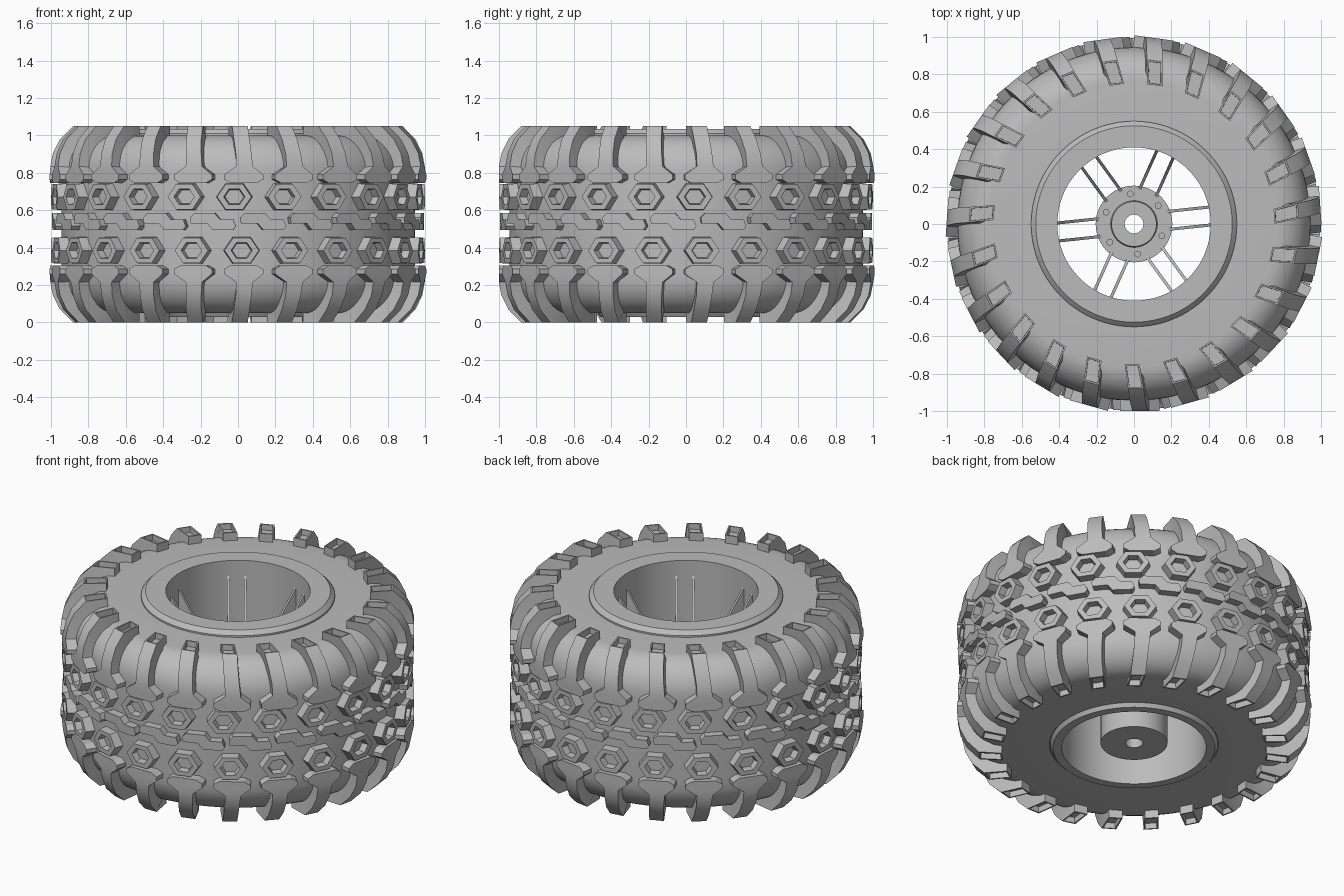
import bpy, bmesh, math
from mathutils import Matrix, Vector

if "Cube" in bpy.data.objects:
    bpy.data.objects.remove(bpy.data.objects["Cube"])

MID, COUNT = 0.525, 23
STEP = math.tau / COUNT
FRONT = -math.pi / 2

grey = bpy.data.materials.new("plain grey")
grey.use_nodes = True
grey.diffuse_color = (0.5, 0.5, 0.5, 1)
grey.node_tree.nodes["Principled BSDF"].inputs["Base Color"].default_value = (0.5, 0.5, 0.5, 1)


def finish(name, bm, angle=30):
    bmesh.ops.recalc_face_normals(bm, faces=bm.faces)
    mesh = bpy.data.meshes.new(name)
    bm.to_mesh(mesh)
    bm.free()
    mesh.materials.append(grey)
    obj = bpy.data.objects.new(name, mesh)
    bpy.context.collection.objects.link(obj)
    bpy.ops.object.select_all(action="DESELECT")
    obj.select_set(True)
    bpy.context.view_layer.objects.active = obj
    bpy.ops.object.shade_smooth_by_angle(angle=math.radians(angle))
    return obj


def loft(bm, rings, closed=False):
    """Skin between equal rings; either cap the ends or join them."""
    rows = [[bm.verts.new(p) for p in ring] for ring in rings]
    n = len(rows[0])
    pairs = list(zip(rows, rows[1:] + rows[:1])) if closed else list(zip(rows, rows[1:]))
    faces = [bm.faces.new((a[i], a[(i + 1) % n], b[(i + 1) % n], b[i]))
             for a, b in pairs for i in range(n)]
    if not closed:
        bm.faces.new(rows[0])
        bm.faces.new(rows[-1])
    return faces


def revolve(name, profile, segments=92):
    """Closed (radius, height) profile turned around the axle."""
    bm = bmesh.new()
    rings = [[(r * math.cos(math.tau * i / segments), r * math.sin(math.tau * i / segments), z)
              for i in range(segments)] for r, z in profile]
    loft(bm, rings, closed=True)
    return finish(name, bm)


def place(angle, r, u, z):
    """Point at a radius and height, shifted sideways by u."""
    c, s = math.cos(angle), math.sin(angle)
    return Vector((r * c - u * s, r * s + u * c, z))


# Tyre body: flat sidewalls, rounded shoulders, flat tread
upper = [(0.945, 0.78)]
for i in range(1, 11):
    t = math.pi / 2 * i / 10
    upper.append((0.765 + 0.18 * math.cos(t), 0.80 + 0.20 * math.sin(t)))
upper.append((0.48, 1.0))
lower = [(r, 2 * MID - z) for r, z in reversed(upper)]
revolve("tyre_body", lower + upper)

# Wheel barrel with a raised bevelled lip on each side
revolve("wheel_rim", [(0.41, 0.03), (0.46, 0.03), (0.475, 0.055), (0.5, 0.06),
                      (0.5, 0.98), (0.55, 0.99), (0.55, 1.01), (0.525, 1.035),
                      (0.41, 1.035)])


# Shoulder lugs: flared foot on the tread, stem curling over the sidewall
STATIONS = [  # outer r, outer z, inner r, inner z, sideways, half width
    (1.0, 0.745, 0.92, 0.745, 0.03, 0.07),
    (1.0, 0.765, 0.92, 0.765, 0.03, 0.105),
    (1.0, 0.79, 0.92, 0.79, 0.03, 0.105),
    (1.0, 0.835, 0.92, 0.83, 0.035, 0.045),
    (0.987, 0.905, 0.88, 0.85, 0.03, 0.042),
    (0.95, 0.98, 0.83, 0.90, 0.02, 0.042),
    (0.88, 1.05, 0.78, 0.95, 0.01, 0.042),
    (0.75, 1.05, 0.75, 0.97, -0.01, 0.04),
]


def shoulder_lugs(name, side):
    bm = bmesh.new()
    tops = []
    for k in range(COUNT):
        a = FRONT + k * STEP
        rings = []
        for ro, zo, ri, zi, u, w in STATIONS:
            h, g = MID + side * (zo - MID), MID + side * (zi - MID)
            rings.append([place(a, ro, u - w, h), place(a, ro, u + w, h),
                          place(a, ri, u + w, g), place(a, ri, u - w, g)])
        tops.append(loft(bm, rings)[-4])
    # shallow pocket in the flat end of each lug
    bmesh.ops.recalc_face_normals(bm, faces=bm.faces)
    bmesh.ops.inset_individual(bm, faces=tops, thickness=0.012)
    bmesh.ops.inset_individual(bm, faces=tops, thickness=0.001, depth=-0.035)
    finish(name, bm, 25)


shoulder_lugs("upper_shoulder_lugs", 1)
shoulder_lugs("lower_shoulder_lugs", -1)


# Hexagonal tread blocks with a hexagonal pocket
def hex_blocks(name, z, shift):
    bm = bmesh.new()
    for k in range(COUNT):
        a = FRONT + k * STEP + shift

        def ring(r, size):
            return [place(a, r, 0.092 * size * math.cos(i * math.pi / 3),
                          z + 0.078 * size * math.sin(i * math.pi / 3)) for i in range(6)]
        loft(bm, [ring(0.91, 1.08), ring(0.997, 1.0), ring(0.997, 0.62), ring(0.955, 0.55)])
    finish(name, bm, 20)


hex_blocks("upper_hex_blocks", 0.672, -0.02)
hex_blocks("lower_hex_blocks", 0.385, 0.02)

# Stepped blocks along the tread centre
bm = bmesh.new()
STEP_OUTLINE = [(-0.12, 0.53), (-0.03, 0.53), (0.0, 0.495), (0.11, 0.495), (0.125, 0.515),
                (0.11, 0.55), (0.04, 0.55), (0.01, 0.585), (-0.1, 0.585), (-0.125, 0.56)]
for k in range(COUNT):
    a = FRONT + (k + 0.5) * STEP
    loft(bm, [[place(a + u, r, 0, z) for u, z in STEP_OUTLINE] for r in (0.91, 0.995)])
finish("centre_blocks", bm, 20)

# Hub with an axle hole, flange and raised centre
revolve("hub", [(0.05, 0.06), (0.19, 0.06), (0.19, 0.56), (0.205, 0.58), (0.205, 0.64),
                (0.125, 0.64), (0.12, 0.67), (0.05, 0.67)], 48)

# Wheel bolts
bm = bmesh.new()
for k in range(6):
    pos = place(math.radians(37 + 60 * k), 0.162, 0, 0.645)
    bmesh.ops.create_cone(bm, cap_ends=True, segments=12, radius1=0.018, radius2=0.018,
                          depth=0.03, matrix=Matrix.Translation(pos))
finish("wheel_bolts", bm)

# Paired thin spokes dropping from the barrel to the hub
bm = bmesh.new()
for k in range(6):
    a = math.radians(6 + 60 * k)
    for u in (-0.048, 0.048):
        rings = []
        for r, z0, z1 in ((0.18, 0.5, 0.64), (0.24, 0.5, 0.68), (0.34, 0.5, 0.83), (0.415, 0.5, 0.95)):
            rings.append([place(a, r, u - 0.008, z0), place(a, r, u + 0.008, z0),
                          place(a, r, u + 0.008, z1), place(a, r, u - 0.008, z1)])
        loft(bm, rings)
finish("spokes", bm)
